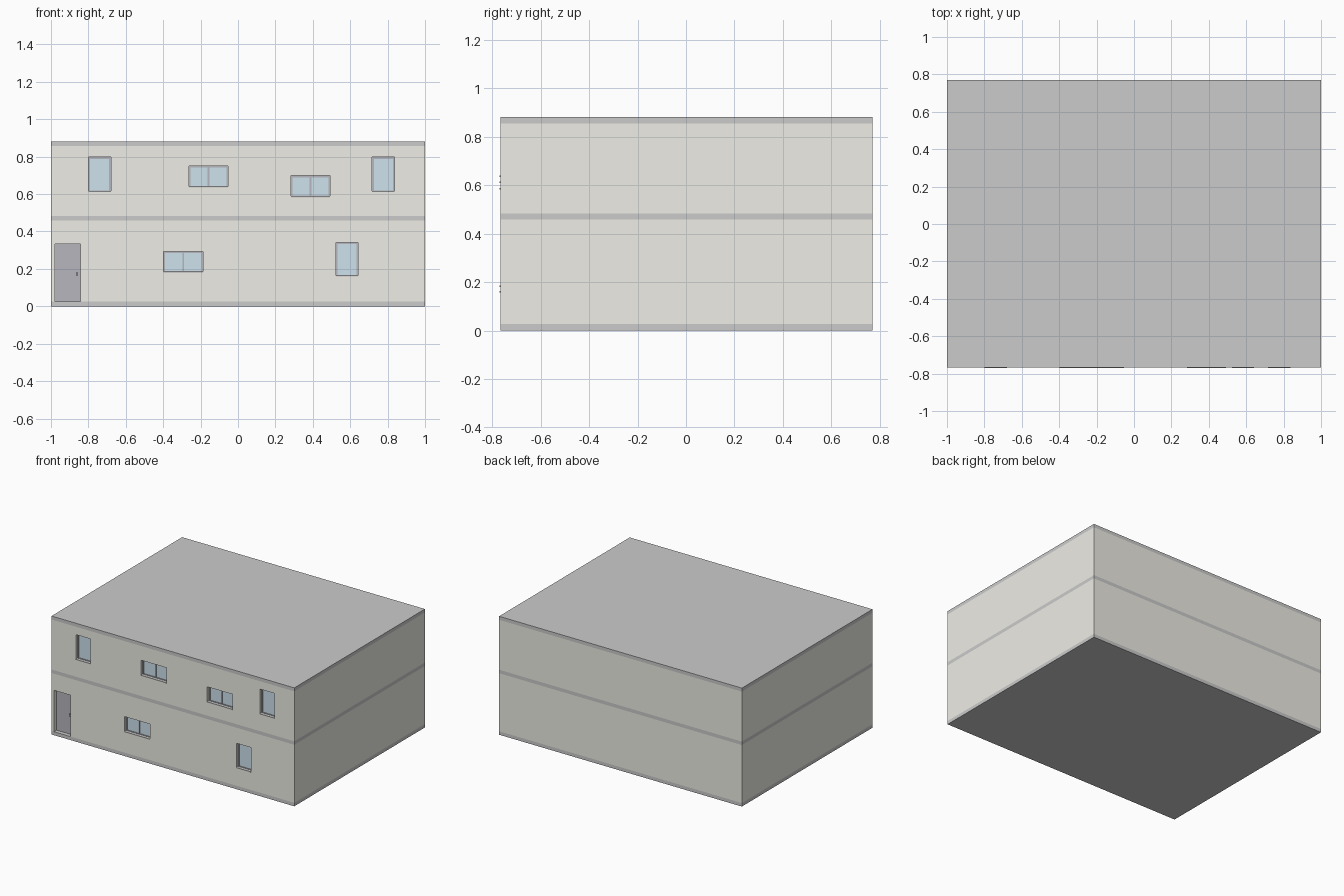
import bpy, bmesh
from mathutils import Vector

if "Cube" in bpy.data.objects:
    bpy.data.objects.remove(bpy.data.objects["Cube"])

FRONT, BACK, TOP = -0.766, 0.771, 0.882
WALL, SLAB = 0.05, 0.026


def material(name, rgb):
    m = bpy.data.materials.new(name)
    m.diffuse_color = (*rgb, 1)
    m.use_nodes = True
    m.node_tree.nodes["Principled BSDF"].inputs["Base Color"].default_value = m.diffuse_color
    return m


PLASTER = material("plaster", (0.86, 0.85, 0.79))
GLASS = material("glass", (0.62, 0.76, 0.84))
DOOR = material("door_grey", (0.47, 0.47, 0.51))


def boxes(name, spans, mat=None):
    """One object made of boxes given as (x0, x1, y0, y1, z0, z1)."""
    bm = bmesh.new()
    for x0, x1, y0, y1, z0, z1 in spans:
        size = Vector((x1 - x0, y1 - y0, z1 - z0))
        mid = Vector((x0 + x1, y0 + y1, z0 + z1)) / 2
        for v in bmesh.ops.create_cube(bm, size=1)["verts"]:
            v.co = v.co * size + mid
    me = bpy.data.meshes.new(name)
    bm.to_mesh(me)
    bm.free()
    ob = bpy.data.objects.new(name, me)
    bpy.context.collection.objects.link(ob)
    if mat:
        me.materials.append(mat)
    return ob


def cut(ob, cutter):
    mod = ob.modifiers.new("cut", "BOOLEAN")
    mod.operation, mod.solver, mod.object = "DIFFERENCE", "EXACT", cutter
    cutter.hide_render = True
    cutter.hide_set(True)


# Openings: x0, x1, z0, z1, number of panes
windows = {
    "upper_left": (-0.80, -0.68, 0.61, 0.797, 1),
    "upper_middle_left": (-0.262, -0.053, 0.635, 0.75, 2),
    "upper_middle_right": (0.283, 0.492, 0.583, 0.698, 2),
    "upper_right": (0.717, 0.837, 0.61, 0.797, 1),
    "lower_left": (-0.398, -0.187, 0.179, 0.294, 2),
    "lower_right": (0.524, 0.642, 0.158, 0.342, 1),
}
door = (-0.979, -0.842, SLAB, 0.334)
openings = list(windows.values()) + [door]

# Floor, middle and roof slabs
mid_z = 0.458
for name, z in (("ground_slab", 0), ("middle_slab", mid_z), ("roof_slab", TOP - SLAB)):
    boxes(name, [(-1, 1, FRONT, BACK, z, z + SLAB)])

# Walls of each storey
for name, z0, z1 in (("lower", SLAB, mid_z), ("upper", mid_z + SLAB, TOP - SLAB)):
    boxes(name + "_side_and_back_walls", [
        (-1, -1 + WALL, FRONT + WALL, BACK - WALL, z0, z1),
        (1 - WALL, 1, FRONT + WALL, BACK - WALL, z0, z1),
        (-1, 1, BACK - WALL, BACK, z0, z1)], PLASTER)
    front = boxes(name + "_front_wall", [(-1, 1, FRONT, FRONT + WALL, z0, z1)], PLASTER)
    holes = [(o[0], o[1], FRONT - 0.1, FRONT + 0.1, o[2] - (0.01 if o is door else 0), o[3])
             for o in openings if z0 <= o[2] < z1]
    cut(front, boxes(name + "_opening_cutter", holes))

# Windows: frame with mullion, recessed panes and a slightly projecting sill
F = 0.009
for name, (x0, x1, z0, z1, panes) in windows.items():
    y0, y1 = FRONT + 0.018, FRONT + 0.042
    bars = [(x0, x1, y0, y1, z1 - F, z1), (x0, x1, y0, y1, z0, z0 + F),
            (x0, x0 + F, y0, y1, z0 + F, z1 - F), (x1 - F, x1, y0, y1, z0 + F, z1 - F)]
    if panes == 2:
        xm = (x0 + x1) / 2
        bars.append((xm - F / 2, xm + F / 2, y0, y1, z0 + F, z1 - F))
    boxes(name + "_window_frame", bars, DOOR)
    boxes(name + "_window_glass",
          [(x0 + F, x1 - F, y0 + 0.006, y1 - 0.006, z0 + F, z1 - F)], GLASS)
    boxes(name + "_window_sill", [(x0, x1, -0.771, y0, z0, z0 + 0.006)])

# Door leaf and handle
boxes("door_leaf", [(door[0], door[1], FRONT + 0.03, FRONT + WALL, door[2], door[3])], DOOR)
boxes("door_handle", [(-0.866, -0.856, FRONT + 0.016, FRONT + 0.03, 0.165, 0.182)], DOOR)
